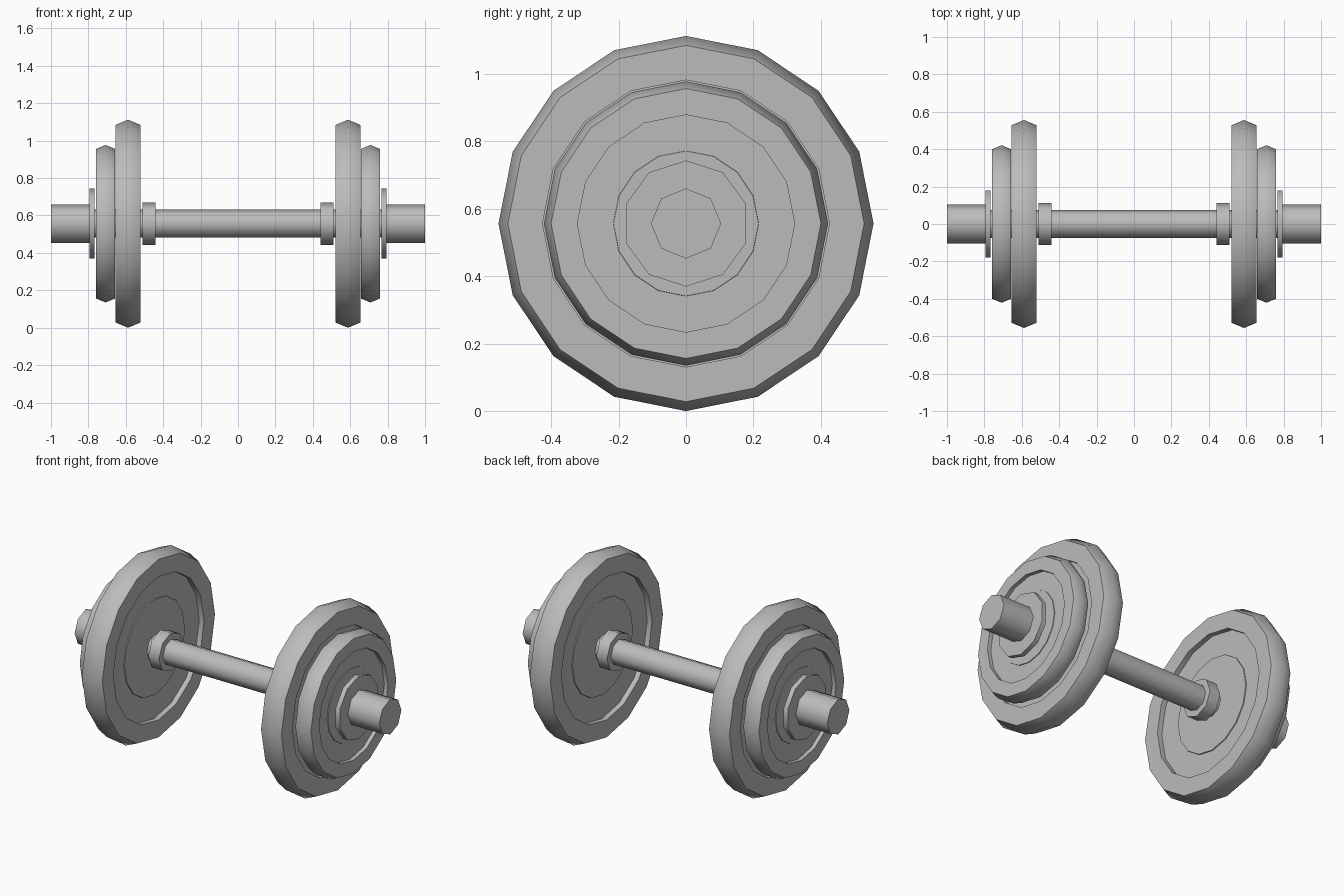
import bpy
import bmesh
from math import cos, sin, tau, radians

if "Cube" in bpy.data.objects:
    bpy.data.objects.remove(bpy.data.objects["Cube"], do_unlink=True)

AXIS_Z = 0.556

steel = bpy.data.materials.new("grey steel")
steel.use_nodes = True
colour = (0.5, 0.5, 0.5, 1)
steel.diffuse_color = colour
steel.node_tree.nodes["Principled BSDF"].inputs["Base Color"].default_value = colour


def lathe(name, profile, sides):
    """Turn a list of (x, radius) points around the bar axis and cap both ends."""
    bm = bmesh.new()
    rings = []
    for x, r in profile:
        rings.append([bm.verts.new((x, r * sin(tau * i / sides), AXIS_Z + r * cos(tau * i / sides)))
                      for i in range(sides)])
    for a, b in zip(rings, rings[1:]):
        for i in range(sides):
            j = (i + 1) % sides
            bm.faces.new((a[i], a[j], b[j], b[i]))
    bm.faces.new(rings[0])
    bm.faces.new(rings[-1])
    bmesh.ops.recalc_face_normals(bm, faces=bm.faces)
    mesh = bpy.data.meshes.new(name)
    bm.to_mesh(mesh)
    bm.free()
    mesh.materials.append(steel)
    obj = bpy.data.objects.new(name, mesh)
    bpy.context.collection.objects.link(obj)
    bpy.ops.object.select_all(action="DESELECT")
    obj.select_set(True)
    bpy.context.view_layer.objects.active = obj
    bpy.ops.object.shade_smooth_by_angle(angle=radians(50))
    return obj


def cylinder(name, x0, x1, radius, sides):
    return lathe(name, [(x0, radius), (x1, radius)], sides)


def plate(name, x, radius, half):
    """Weight plate with a peaked rim, a recessed face and a slightly raised hub."""
    side = [(half * 0.62, 0.51), (half * 0.54, 0.512), (half * 0.54, 0.765),
            (half, 0.765), (half, 0.95)]
    outline = [(-dx, r) for dx, r in side] + [(0, 1)] + side[::-1]
    return lathe(name, [(x + dx, r * radius) for dx, r in outline], 16)


# Handle bar
cylinder("handle_bar", -0.8, 0.8, 0.075, 8)

# Collars, plates, locks and sleeves on both ends
for label, s in (("left", 1), ("right", -1)):
    cylinder(label + "_collar", s * 0.44, s * 0.51, 0.113, 8)
    plate(label + "_large_plate", s * 0.588, 0.556, 0.067)
    plate(label + "_small_plate", s * 0.708, 0.421, 0.051)
    cylinder(label + "_lock_ring", s * 0.766, s * 0.794, 0.187, 10)
    cylinder(label + "_end_sleeve", s * 0.78, s * 1.0, 0.104, 8)
